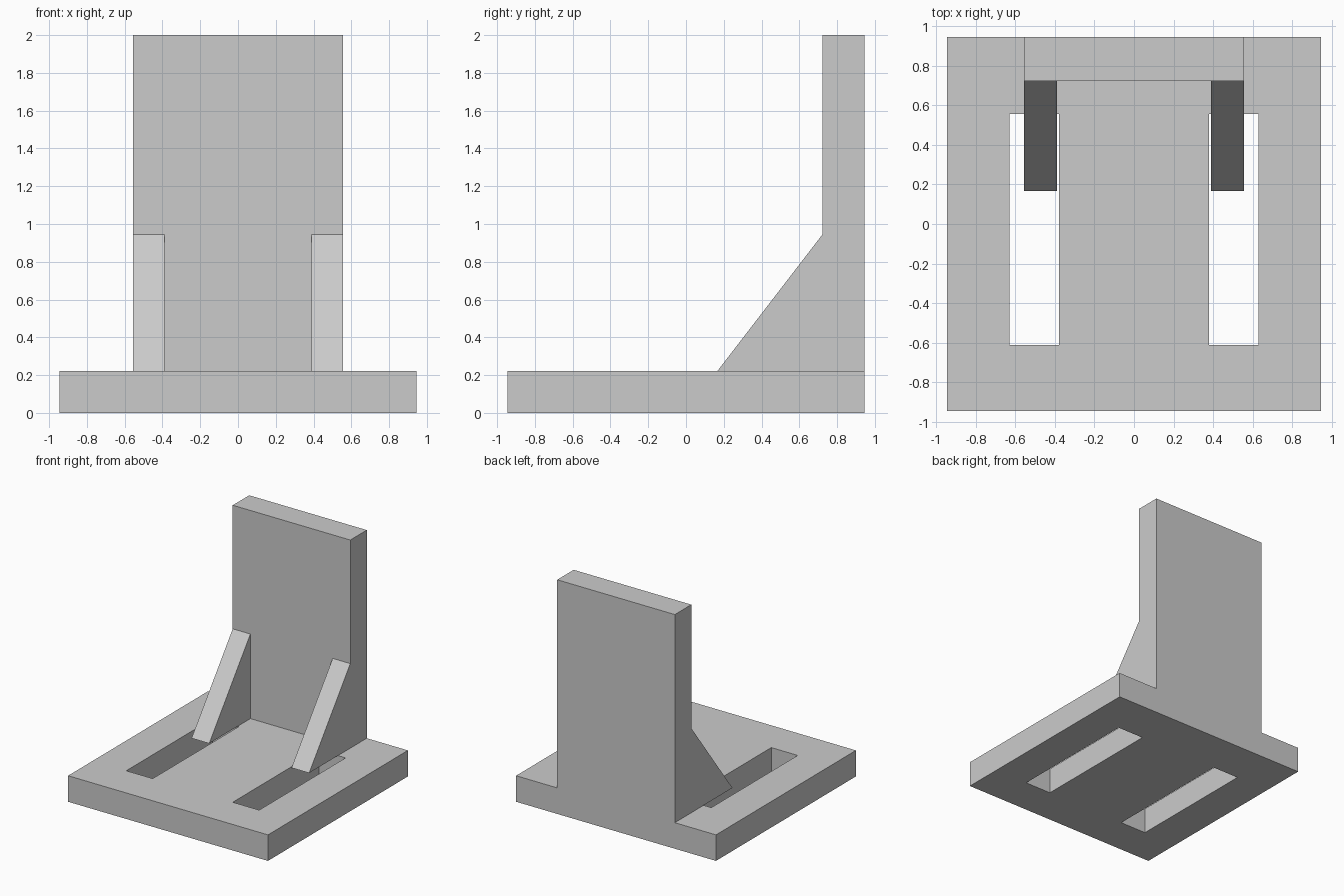
import bpy
import bmesh

cube = bpy.data.objects.get("Cube")
if cube:
    bpy.data.objects.remove(cube, do_unlink=True)

U = 1 / 18                       # design unit
HALF, BASE_H = 17 * U, 4 * U     # base half width and thickness
WALL_X, WALL_Y = 10 * U, 13 * U  # wall half width and front plane

grey = bpy.data.materials.new("plain grey")
grey.use_nodes = True
grey.diffuse_color = (0.6, 0.6, 0.6, 1)
grey.node_tree.nodes["Principled BSDF"].inputs["Base Color"].default_value = grey.diffuse_color


def prism(name, profile, x0, x1):
    """Extrude a (y, z) profile along x from x0 to x1."""
    bm = bmesh.new()
    face = bm.faces.new([bm.verts.new((x0, y, z)) for y, z in profile])
    ext = bmesh.ops.extrude_face_region(bm, geom=[face])
    verts = [g for g in ext["geom"] if isinstance(g, bmesh.types.BMVert)]
    bmesh.ops.translate(bm, verts=verts, vec=(x1 - x0, 0, 0))
    bmesh.ops.recalc_face_normals(bm, faces=bm.faces)
    mesh = bpy.data.meshes.new(name)
    bm.to_mesh(mesh)
    bm.free()
    mesh.materials.append(grey)
    obj = bpy.data.objects.new(name, mesh)
    bpy.context.collection.objects.link(obj)
    return obj


def box(name, x0, x1, y0, y1, z0, z1):
    return prism(name, [(y0, z0), (y1, z0), (y1, z1), (y0, z1)], x0, x1)


# Base plate and upright back wall
base = box("base_plate", -HALF, HALF, -HALF, HALF, 0, BASE_H)
box("back_wall", -WALL_X, WALL_X, WALL_Y, HALF, BASE_H, 2)

for side, s in (("left", 1), ("right", -1)):
    # Slot cut through the base
    slot = box(side + "_slot_cutter", *sorted((s * 0.378, s * 0.628)),
               -11 * U, 10 * U, -0.1, BASE_H + 0.1)
    slot.hide_render = True
    slot.hide_viewport = True
    slot.display_type = 'WIRE'
    cut = base.modifiers.new(side + " slot", 'BOOLEAN')
    cut.operation = 'DIFFERENCE'
    cut.solver = 'EXACT'
    cut.object = slot

    # Triangular brace between wall and base, bridging the slot
    prism(side + "_gusset",
          [(3 * U, BASE_H), (WALL_Y, BASE_H), (WALL_Y, HALF)],
          *sorted((s * 7 * U, s * WALL_X)))
